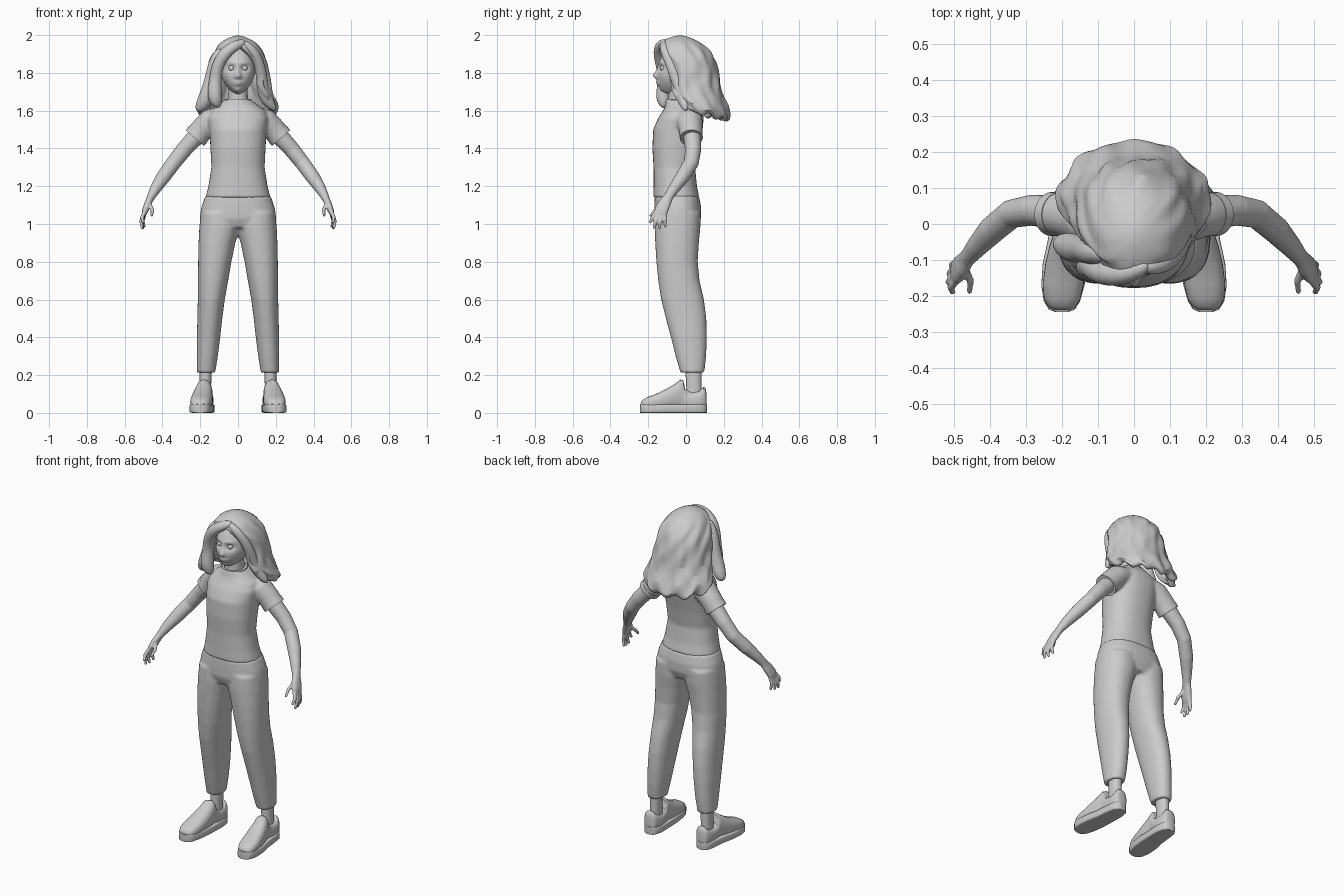
import bpy, bmesh, math
from mathutils import Vector, noise

Y = Vector((0, 1, 0))


def loft(bm, rings, n=24, p=2.0):
    """Skin closed superellipse rings given as (centre, half axis u, half axis v)."""
    rows = []
    for c, u, v in rings:
        row = []
        for i in range(n):
            a = 2 * math.pi * i / n
            k, s = math.cos(a), math.sin(a)
            k = math.copysign(abs(k) ** (2 / p), k)
            s = math.copysign(abs(s) ** (2 / p), s)
            row.append(bm.verts.new(Vector(c) + Vector(u) * k + Vector(v) * s))
        rows.append(row)
    for a, b in zip(rows, rows[1:]):
        for i in range(n):
            j = (i + 1) % n
            bm.faces.new((a[i], a[j], b[j], b[i]))
    bm.faces.new(rows[0])
    bm.faces.new(rows[-1])


def stack(bm, rows, n=32, p=2.2, s=1):
    """Horizontal rings from (z, x min, x max, y front, y back)."""
    loft(bm, [((s * (a + b) / 2, (f + k) / 2, z), (s * (b - a) / 2, 0, 0), (0, (k - f) / 2, 0))
              for z, a, b, f, k in rows], n, p)


def tube(bm, pts, n=12, s=1, p=2.0):
    """Limb along (x, y, z, radius across, radius along y)."""
    ps = [Vector((s * q[0], q[1], q[2])) for q in pts]
    rings = []
    for i, q in enumerate(pts):
        t = (ps[min(i + 1, len(ps) - 1)] - ps[max(i - 1, 0)]).normalized()
        u = t.cross(Y).normalized()
        rings.append((ps[i], u * q[3], t.cross(u) * q[-1]))
    loft(bm, rings, n, p)


def finish(name, bm, voxel=0, smooth=4, sub=0, mirror=False, angle=45):
    bmesh.ops.recalc_face_normals(bm, faces=bm.faces)
    me = bpy.data.meshes.new(name)
    bm.to_mesh(me)
    bm.free()
    ob = bpy.data.objects.new(name, me)
    bpy.context.collection.objects.link(ob)
    bpy.ops.object.select_all(action='DESELECT')
    ob.select_set(True)
    bpy.context.view_layer.objects.active = ob
    bpy.ops.object.shade_smooth_by_angle(angle=math.radians(angle))
    if mirror:
        ob.modifiers.new("mirror", 'MIRROR').use_mirror_merge = False
    if voxel:
        m = ob.modifiers.new("fuse", 'REMESH')
        m.mode, m.voxel_size, m.use_smooth_shade = 'VOXEL', voxel, True
        m = ob.modifiers.new("soften", 'SMOOTH')
        m.factor, m.iterations = 0.5, smooth
    if sub:
        m = ob.modifiers.new("round", 'SUBSURF')
        m.levels = m.render_levels = sub
    return ob


# Trousers: two legs fused into the hips
bm = bmesh.new()
for s in (-1, 1):
    stack(bm, [(.213, .12, .218, -.03, .097), (.3, .107, .218, -.055, .107), (.4, .094, .218, -.08, .11),
               (.5, .083, .215, -.107, .108), (.6, .07, .213, -.132, .095), (.7, .052, .212, -.147, .072),
               (.8, .035, .211, -.157, .062), (.9, .014, .209, -.163, .068), (.98, -.01, .205, -.166, .076),
               (1.06, -.01, .198, -.164, .078)], s=s)
stack(bm, [(.98, -.19, .19, -.15, .06), (1.03, -.203, .203, -.168, .08), (1.09, -.194, .194, -.168, .081),
           (1.15, -.173, .173, -.166, .068)], p=2.4)
finish("trousers", bm, voxel=.009)

# Shirt: torso and short sleeves
bm = bmesh.new()
stack(bm, [(1.14, -.172, .172, -.173, .071), (1.2, -.157, .157, -.172, .058), (1.3, -.141, .141, -.172, .048),
           (1.4, -.146, .146, -.178, .065), (1.5, -.152, .152, -.174, .088), (1.56, -.16, .16, -.148, .094),
           (1.6, -.145, .145, -.122, .086), (1.63, -.105, .105, -.108, .066), (1.658, -.07, .07, -.105, .045)],
      p=2.3)
for s in (-1, 1):
    tube(bm, [(.09, .01, 1.57, .055, .07), (.145, .018, 1.545, .066, .07), (.19, .025, 1.5, .063, .062),
              (.226, .028, 1.458, .062, .06)], n=24, s=s)
finish("shirt", bm, voxel=.008)

# Sleeve cuffs
bm = bmesh.new()
tube(bm, [(.208, .027, 1.479, .064, .061), (.228, .028, 1.456, .064, .061)], n=28)
finish("sleeve_cuff", bm, mirror=True)

# Collar and neck
bm = bmesh.new()
stack(bm, [(1.64, -.076, .076, -.111, .048), (1.662, -.068, .068, -.104, .04)])
finish("collar", bm)
bm = bmesh.new()
stack(bm, [(1.6, -.065, .065, -.095, .045), (1.66, -.054, .054, -.094, .03), (1.7, -.05, .05, -.092, .02),
           (1.76, -.052, .052, -.09, .02)])
finish("neck", bm)

# Arms with palms, fingers and thumbs
bm = bmesh.new()
tube(bm, [(.16, .03, 1.53, .045), (.22, .033, 1.465, .047), (.285, .038, 1.395, .043), (.34, .028, 1.325, .04),
          (.395, -.018, 1.25, .038), (.435, -.062, 1.19, .03), (.46, -.092, 1.145, .022, .025),
          (.474, -.108, 1.115, .018, .03)], n=20)
tube(bm, [(.458, -.09, 1.15, .018, .022), (.476, -.113, 1.11, .019, .033), (.49, -.13, 1.075, .017, .036),
          (.498, -.137, 1.05, .012, .032)], n=16, p=2.4)
fingers = [((.494, -.158, 1.065), (.508, -.176, 1.035), (.502, -.19, 1.008)),
           ((.497, -.143, 1.055), (.513, -.16, 1.015), (.507, -.17, .978)),
           ((.497, -.126, 1.053), (.511, -.138, 1.01), (.503, -.14, .976)),
           ((.493, -.11, 1.06), (.504, -.113, 1.02), (.497, -.109, .985)),
           ((.47, -.12, 1.11), (.453, -.158, 1.075), (.456, -.188, 1.045))]
for a, b, c in fingers:
    tip = tuple(c[i] + .12 * (c[i] - b[i]) for i in range(3))
    tube(bm, [a + (.0115,), b + (.0105,), c + (.008,), tip + (.004,)], n=8)
finish("arm_and_hand", bm, voxel=.0045, smooth=3, mirror=True)

# Ankles
bm = bmesh.new()
stack(bm, [(.05, .14, .205, -.01, .085), (.13, .143, .203, .002, .083), (.25, .137, .203, -.005, .083)], n=20)
finish("ankle", bm, mirror=True)


def shoe_part(name, rows, base, p):
    """Sections along y from (y, x centre, half width, top)."""
    bm = bmesh.new()
    loft(bm, [((x, y, (base + h) / 2), (w, 0, 0), (0, 0, (h - base) / 2)) for y, x, w, h in rows], 28, p)
    return finish(name, bm, mirror=True, angle=50)


# Shoe uppers and soles
shoe_part("shoe_upper", [(-.238, .2, .024, .058), (-.228, .2, .039, .07), (-.205, .199, .051, .084),
                         (-.165, .196, .057, .098), (-.11, .19, .056, .124), (-.06, .184, .05, .152),
                         (-.03, .18, .044, .176), (-.014, .178, .043, .172), (-.004, .177, .044, .125),
                         (.03, .176, .046, .112), (.07, .176, .046, .117), (.093, .176, .04, .138),
                         (.103, .176, .034, .132), (.108, .176, .022, .105)], .015, 2.5)
shoe_part("shoe_sole", [(-.244, .2, .018, .046), (-.237, .2, .036, .046), (-.215, .2, .05, .046),
                        (-.17, .197, .06, .045), (-.11, .191, .062, .045), (-.04, .182, .056, .045),
                        (.04, .177, .053, .046), (.085, .177, .046, .047), (.104, .177, .032, .047),
                        (.111, .177, .016, .047)], 0, 7)

# Head: a sphere shaped with soft bumps for the features
bm = bmesh.new()
bmesh.ops.create_uvsphere(bm, u_segments=80, v_segments=64, radius=1)
bumps = [(0, 1.785, .021, .011, .014), (0, 1.815, .010, .009, .022), (.034, 1.826, -.013, .017, .012),
         (0, 1.751, .009, .018, .006), (0, 1.738, .009, .015, .006), (0, 1.7, .010, .022, .014),
         (.035, 1.853, .005, .022, .008), (.012, 1.779, .006, .006, .007), (.05, 1.79, .004, .02, .02)]
for v in bm.verts:
    x, y, z = v.co
    low = max(0, -z)
    v.co = Vector((x * .09 * (1 - .3 * low ** 2), -.045 + y * (.1 if y < 0 else .12), 1.815 + z * .132))
    if y < 0:
        v.co.y -= .03 * low * min(1, -y * 1.6)
        for bx, bz, h, sx, sz in bumps:
            e = ((abs(v.co.x) - bx) / sx) ** 2 + ((v.co.z - bz) / sz) ** 2
            v.co.y -= h * math.exp(-e / 2)
finish("head", bm, angle=80)

# Eyes
bm = bmesh.new()
bmesh.ops.create_uvsphere(bm, u_segments=20, v_segments=12, radius=.0165)
bmesh.ops.translate(bm, verts=bm.verts, vec=(.034, -.121, 1.825))
finish("eye", bm, mirror=True)

# Hair: wavy shell, open at the face, flaring towards the back
# columns: z, half width, y front, y back, left and right opening in degrees
levels = [(1.992, .035, -.075, .01, 0, 0), (1.972, .08, -.125, .06, 0, 0), (1.945, .11, -.15, .1, 3, 3),
          (1.91, .132, -.158, .135, 25, 38), (1.87, .15, -.155, .155, 38, 58), (1.82, .16, -.15, .168, 48, 70),
          (1.77, .167, -.145, .176, 50, 76), (1.72, .176, -.14, .188, 48, 78), (1.67, .19, -.13, .205, 50, 76),
          (1.62, .207, -.11, .225, 58, 78), (1.575, .215, -.09, .238, 68, 82), (1.545, .19, -.05, .225, 80, 92)]
bm = bmesh.new()
cols, rows = 72, []
for k, (z, w, f, b, la, ra) in enumerate(levels):
    row = []
    for i in range(cols + 1):
        a = math.radians(-(360 - la) + (360 - la - ra) * i / cols)
        r = 1 + .045 * math.sin(9 * a + 2.2 * k) * min(1, k / 4)
        r += .1 * noise.noise(Vector((math.sin(a) * 3, math.cos(a) * 3, z * 11))) * min(1, k / 3)
        back = max(0, -math.cos(a))
        drop = .03 * (1 - back) * max(0, (1.75 - z) / .2) + .012 * math.sin(11 * a) * (k > 8)
        row.append(bm.verts.new((-math.sin(a) * -w * r, (f + b) / 2 - math.cos(a) * (b - f) / 2 * r, z + drop)))
    rows.append(row)
for a, b in zip(rows, rows[1:]):
    for i in range(cols):
        bm.faces.new((a[i], a[i + 1], b[i + 1], b[i]))
top = bm.verts.new((0, -.03, 2.0))
for i in range(cols):
    bm.faces.new((top, rows[0][i + 1], rows[0][i]))
bmesh.ops.remove_doubles(bm, verts=bm.verts, dist=.0005)
bmesh.ops.recalc_face_normals(bm, faces=bm.faces)
if sum(fc.normal.z for fc in top.link_faces if top.is_valid) < 0:
    bmesh.ops.reverse_faces(bm, faces=bm.faces)
hair = finish("hair", bm, angle=35)
m = hair.modifiers.new("thickness", 'SOLIDIFY')
m.thickness, m.offset = .035, -1
m = hair.modifiers.new("round", 'SUBSURF')
m.levels = m.render_levels = 1

# Front locks swept from a side parting
bm = bmesh.new()
locks = [[(.045, -.11, 1.965, .02), (-.02, -.14, 1.945, .03), (-.075, -.142, 1.9, .034), (-.112, -.125, 1.83, .033),
          (-.12, -.115, 1.76, .034), (-.125, -.12, 1.7, .04), (-.12, -.12, 1.65, .038), (-.1, -.115, 1.615, .015)],
         [(-.08, -.08, 1.93, .03), (-.125, -.08, 1.86, .034), (-.14, -.07, 1.77, .036), (-.16, -.07, 1.69, .042),
          (-.185, -.06, 1.635, .04), (-.215, -.05, 1.595, .02)],
         [(.02, -.12, 1.965, .018), (.07, -.118, 1.93, .026), (.108, -.09, 1.87, .028), (.125, -.06, 1.79, .03),
          (.13, -.03, 1.71, .034), (.155, -.01, 1.65, .036), (.2, 0, 1.6, .012)]]
for k, path in enumerate(locks):
    tube(bm, path, n=12)
finish("front_hair_lock", bm, sub=2, angle=180)
